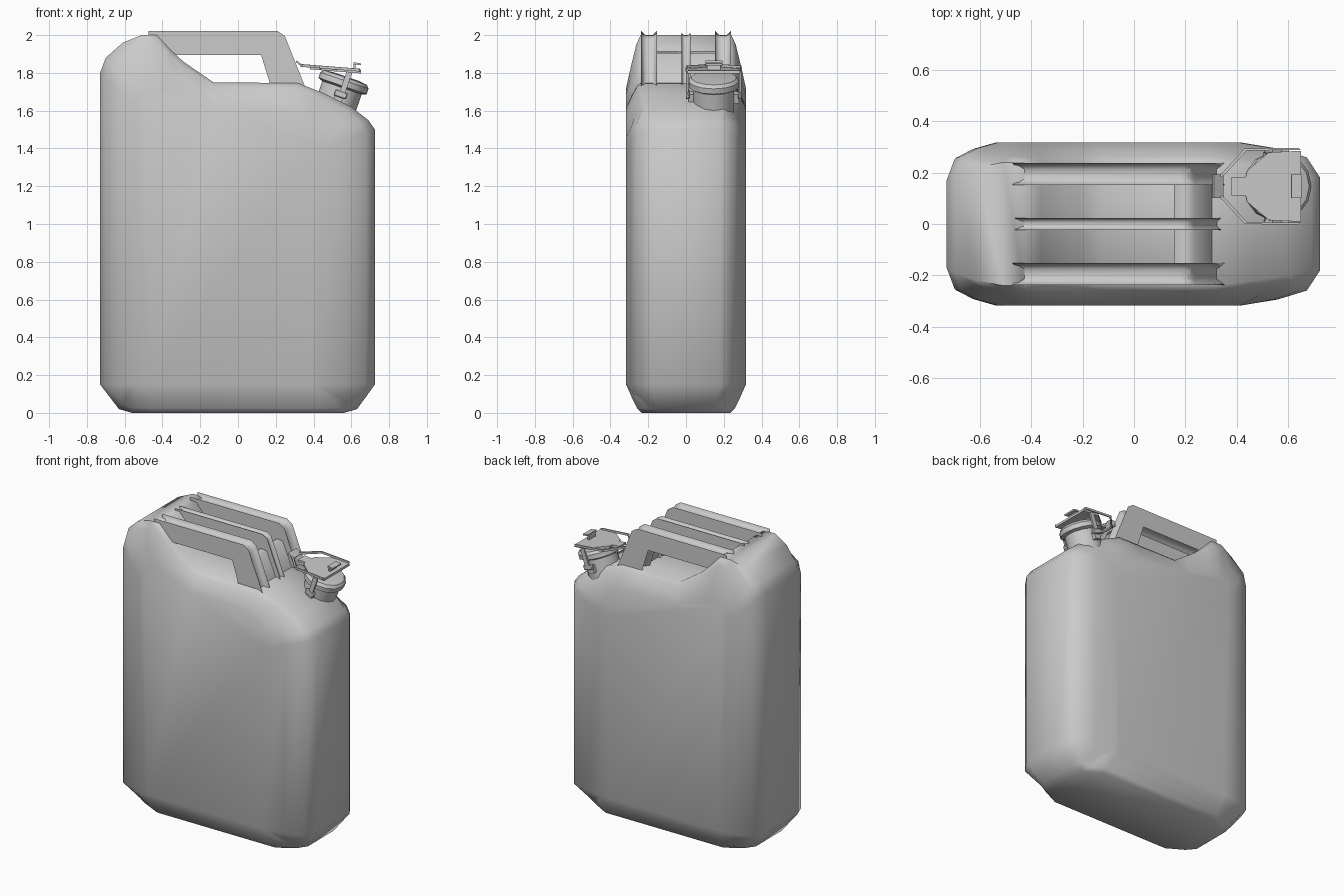
import bpy, bmesh, math
from mathutils import Matrix, Vector

if "Cube" in bpy.data.objects:
    bpy.data.objects.remove(bpy.data.objects["Cube"])


def finish(bm, name, angle=40, bevel=0.0, seg=2):
    bmesh.ops.remove_doubles(bm, verts=bm.verts[:], dist=0.0005)
    if bevel:
        edges = [e for e in bm.edges if len(e.link_faces) == 2 and e.calc_face_angle(0) > 0.5]
        bmesh.ops.bevel(bm, geom=edges, offset=bevel, offset_type='OFFSET',
                        segments=seg, profile=0.5, affect='EDGES')
    bmesh.ops.recalc_face_normals(bm, faces=bm.faces[:])
    me = bpy.data.meshes.new(name)
    bm.to_mesh(me)
    bm.free()
    ob = bpy.data.objects.new(name, me)
    bpy.context.collection.objects.link(ob)
    bpy.ops.object.select_all(action='DESELECT')
    ob.select_set(True)
    bpy.context.view_layer.objects.active = ob
    bpy.ops.object.shade_smooth_by_angle(angle=math.radians(angle))
    return ob


def loft(rings, name, **kw):
    bm = bmesh.new()
    vs = [[bm.verts.new(p) for p in r] for r in rings]
    n = len(rings[0])
    for a, b in zip(vs, vs[1:]):
        for i in range(n):
            j = (i + 1) % n
            bm.faces.new((a[i], a[j], b[j], b[i]))
    bm.faces.new(vs[0])
    bm.faces.new(vs[-1][::-1])
    return finish(bm, name, **kw)


def slab_y(profile, y0, y1, name, **kw):
    return loft([[(x, y, z) for x, z in profile] for y in (y0, y1)], name, **kw)


def box(name, size, matrix, **kw):
    bm = bmesh.new()
    bmesh.ops.create_cube(bm, size=1, matrix=matrix @ Matrix.Diagonal((*size, 1)))
    return finish(bm, name, **kw)


# Can body: front outline (x, z, half depth) paired with the flat side panel outline (x, z)
outline = [
    (-.45, 0, .235, -.47, .15), (-.56, 0, .17, -.54, .15), (-.63, .02, .14, -.54, .15),
    (-.73, .15, .17, -.54, .15), (-.73, 1.80, .17, -.54, 1.62), (-.70, 1.88, .19, -.53, 1.67),
    (-.61, 1.96, .22, -.50, 1.70), (-.51, 2.0, .24, -.46, 1.72), (-.43, 2.0, .24, -.40, 1.72),
    (-.36, 1.925, .24, -.35, 1.70), (-.29, 1.86, .24, -.28, 1.68), (-.21, 1.805, .24, -.20, 1.65),
    (-.13, 1.75, .24, -.13, 1.63), (.20, 1.747, .24, .20, 1.62), (.32, 1.745, .24, .29, 1.61),
    (.46, 1.69, .22, .36, 1.57), (.60, 1.62, .20, .41, 1.52), (.69, 1.55, .18, .42, 1.46),
    (.725, 1.50, .18, .42, 1.40), (.725, .15, .18, .42, .15), (.63, .02, .14, .42, .15),
    (.56, 0, .17, .42, .15), (.45, 0, .235, .38, .15)]


def body_ring(s, bulge, side):
    ring = []
    for x, z, y, xi, zi in outline:
        q = s + bulge * (1 if abs(x) > .68 else .3)
        ring.append((x + (xi - x) * s, side * (y + (.317 - y) * q), z + (zi - z) * s))
    return ring


steps = [(1, 0), (.54, .29), (.17, .41), (0, 0)]
rings = [body_ring(s, b, 1) for s, b in steps] + [body_ring(s, b, -1) for s, b in steps[::-1]]
loft(rings, "can_body", angle=60)

# Three carrying bars with sloped legs, joined by a low web
bar = [(-.45, 1.999), (.20, 1.999), (.228, 1.98), (.33, 1.725), (.20, 1.725),
       (.14, 1.92), (-.45, 1.92)]
for name, yc, w, bev in (("front_bar", -.195, .085, .024), ("middle_bar", 0, .046, .014),
                         ("back_bar", .195, .085, .024)):
    slab_y(bar, yc - w / 2, yc + w / 2, "handle_" + name, angle=50, bevel=bev)
slab_y([(.155, 1.885), (.19, 1.912), (.235, 1.905), (.312, 1.725), (.205, 1.725)],
       -.19, .19, "handle_leg_web", angle=60)

# Filler neck, rim and cap, leaning towards +x
YC = .147
tilt = Matrix.Rotation(math.radians(19), 4, 'Y')
spout = Matrix.Translation((.50, YC, 1.575)) @ tilt


def turned(name, pts, seg=14):
    rs = [[spout @ Vector((r * math.cos(2 * math.pi * i / seg), r * math.sin(2 * math.pi * i / seg), h))
           for i in range(seg)] for r, h in pts]
    return loft(rs, name, angle=35)


turned("filler_neck", [(.11, 0), (.11, .17)])
turned("filler_cap", [(.115, .155), (.135, .165), (.135, .195), (.12, .212), (.07, .218)])

# Lid plate: half outline mirrored across the spout centre line
half = [(.38, .036), (.435, .036), (.44, .06), (.525, .132), (.65, .138)]
plan = [(x, YC + h) for x, h in half] + [(x, YC - h) for x, h in half[::-1]]


def lid_z(x):
    return 1.838 - .08 * (x - .34)


loft([[(x, y, lid_z(x) + dz) for x, y in plan] for dz in (-.016, 0)], "lid_plate", angle=30)
box("lid_end_tab", (.04, .09, .01),
    Matrix.Translation((.632, YC, 1.848)) @ Matrix.Rotation(math.radians(8), 4, 'Y'))
box("lid_end_tab_stem", (.012, .07, .04), Matrix.Translation((.617, YC, 1.83)))

# Wire bail around the lid, its thumb grip, and side latches
for side, word in ((-1, "front"), (1, "back")):
    path = [(.335, .04), (.35, .05), (.435, .143), (.645, .146)]
    loft([[(x + dx, YC + side * (h + dy), lid_z(x) + dz)
           for dx, dy, dz in ((-.004, .004, -.006), (.004, -.004, -.006),
                              (.004, -.004, .008), (-.004, .004, .008))] for x, h in path],
         "bail_arm_" + word, angle=30)
    m = spout @ Matrix.Translation((0, side * .128, 0))
    box("latch_strap_" + word, (.03, .012, .14), m @ Matrix.Translation((.01, side * .012, .175)))
    box("latch_hook_" + word, (.07, .02, .035), m @ Matrix.Translation((.005, side * .01, .12)), bevel=.005, seg=1)
    box("neck_lug_" + word, (.045, .035, .05), m @ Matrix.Translation((.0, side * -.012, .10)))
box("bail_grip", (.048, .09, .01),
    Matrix.Translation((.327, YC, 1.847)) @ Matrix.Rotation(math.radians(38), 4, 'Y'))
